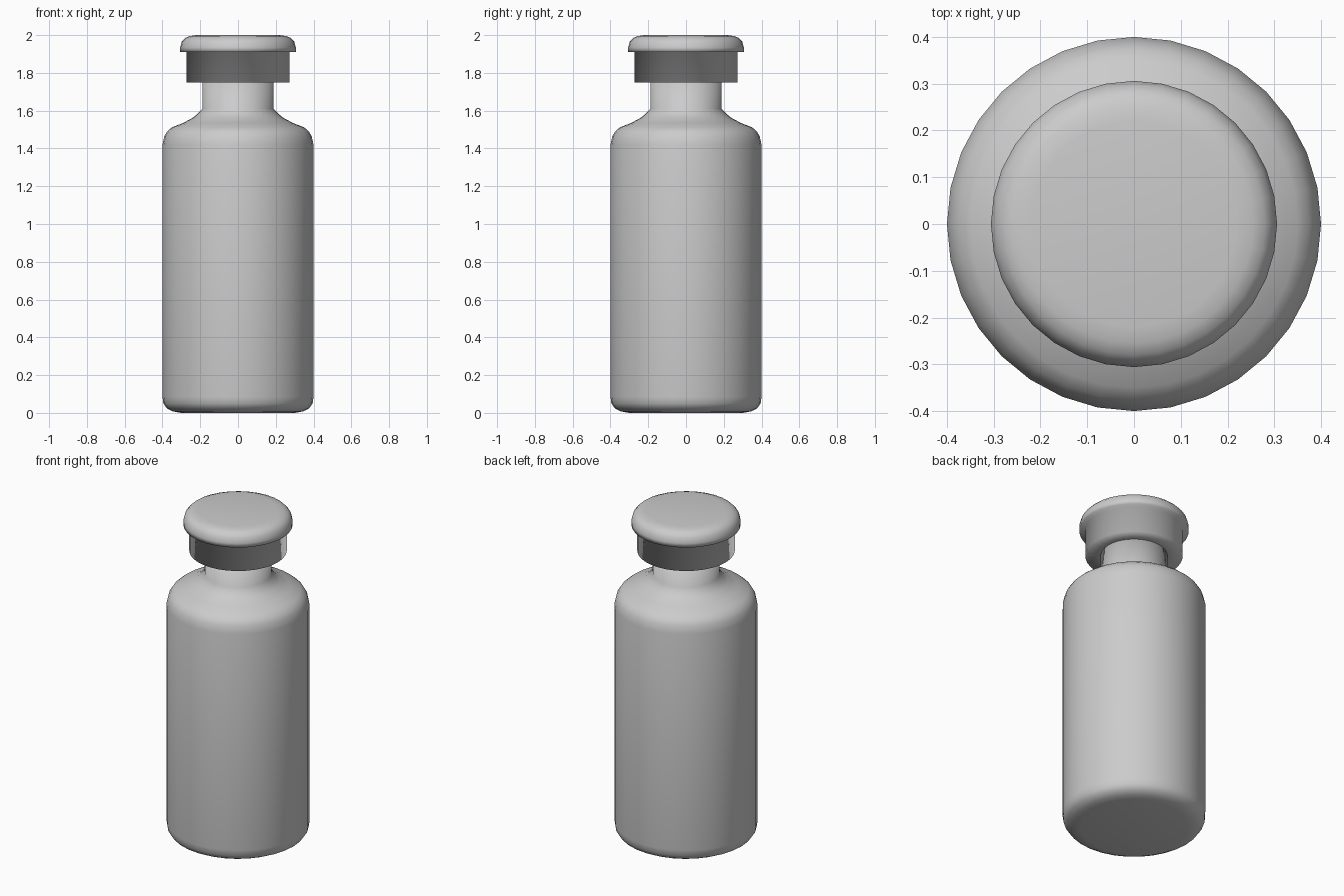
import bpy, bmesh, math

cube = bpy.data.objects.get("Cube")
if cube:
    bpy.data.objects.remove(cube)

SIDES = 32


def make_material(name, color):
    mat = bpy.data.materials.new(name)
    mat.use_nodes = True
    mat.diffuse_color = color
    mat.node_tree.nodes["Principled BSDF"].inputs["Base Color"].default_value = color
    return mat


def lathe(name, profile, mat):
    """Revolve (radius, height) points around z, capping both ends."""
    bm = bmesh.new()
    rings = []
    for r, z in profile:
        rings.append([bm.verts.new((r * math.cos(a), r * math.sin(a), z))
                      for a in (math.tau * i / SIDES for i in range(SIDES))])
    for low, high in zip(rings, rings[1:]):
        for i in range(SIDES):
            j = (i + 1) % SIDES
            bm.faces.new((low[i], low[j], high[j], high[i]))
    bm.faces.new(rings[0][::-1])
    bm.faces.new(rings[-1])
    for face in bm.faces:
        face.smooth = True
    mesh = bpy.data.meshes.new(name)
    bm.to_mesh(mesh)
    bm.free()
    mesh.materials.append(mat)
    obj = bpy.data.objects.new(name, mesh)
    bpy.context.collection.objects.link(obj)
    return obj


grey = make_material("plain grey", (0.6, 0.6, 0.6, 1))

# Bottle with rounded base, sloping shoulder and straight neck
lathe("bottle_body", [
    (0.30, 0.0), (0.345, 0.008), (0.378, 0.025), (0.395, 0.05), (0.40, 0.085),
    (0.40, 1.42), (0.39, 1.465), (0.375, 1.49), (0.35, 1.512), (0.29, 1.535),
    (0.235, 1.565), (0.187, 1.61), (0.187, 1.76)], grey)

# Stopper: straight skirt under an overhanging rounded lid
lathe("stopper", [
    (0.187, 1.75), (0.273, 1.75), (0.273, 1.91), (0.306, 1.91), (0.306, 1.935),
    (0.298, 1.965), (0.28, 1.985), (0.255, 1.995), (0.22, 2.0)], grey)
